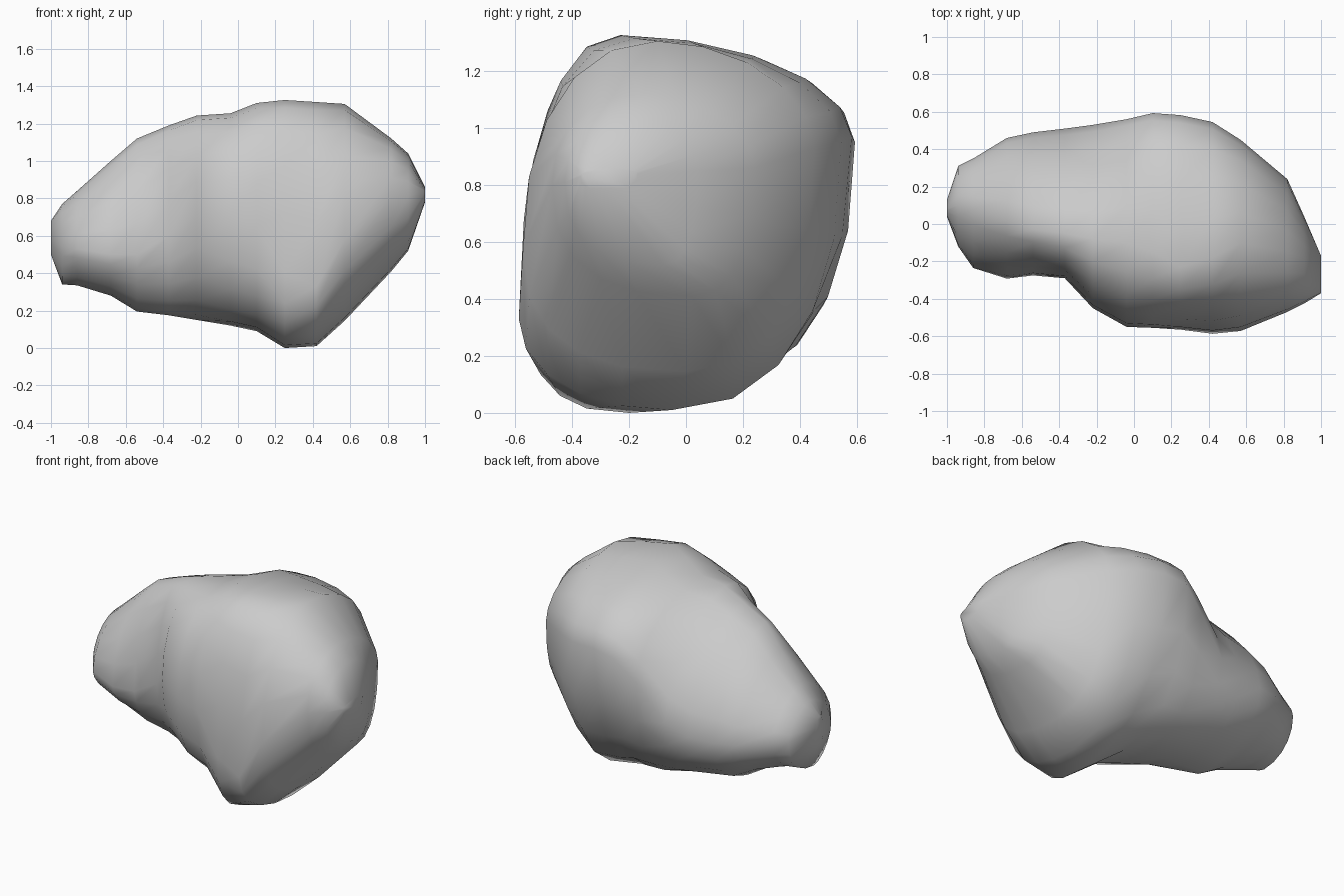
import bpy, bmesh
from math import sin, cos, pi

# Cross-sections of the boulder along x:
# x, front (y, z), back (y, z), top (y, z), bottom (y, z)
SECTIONS = [
    (-1.00, 0.04, .58, .13, .60, .08, .68, .08, .50),
    (-0.94, -.12, .54, .31, .58, .10, .77, .05, .34),
    (-0.86, -.235, .53, .35, .57, .08, .84, .02, .335),
    (-0.68, -.292, .50, .46, .55, .02, 1.00, .00, .28),
    (-0.54, -.275, .50, .49, .54, -.03, 1.12, .00, .195),
    (-0.37, -.29, .60, .51, .54, -.05, 1.19, .00, .175),
    (-0.22, -.45, .72, .53, .60, -.08, 1.243, .05, .15),
    (-0.04, -.55, .70, .56, .82, -.10, 1.255, .10, .12),
    (0.10, -.555, .65, .593, .95, -.15, 1.31, .03, .09),
    (0.25, -.565, .40, .582, .97, -.23, 1.326, -.20, .00),
    (0.42, -.587, .33, .545, .95, -.18, 1.315, -.05, .01),
    (0.57, -.572, .58, .45, .93, -.10, 1.305, .00, .145),
    (0.82, -.47, .80, .24, .86, -.15, 1.12, .02, .41),
    (0.91, -.425, .81, .04, .85, -.18, 1.04, -.08, .52),
    (1.00, -.37, .83, -.17, .84, -.26, .86, -.27, .78),
]
STEPS = 5   # points per quarter of a section


def roundings(x):
    """Fullness of front-top, top-back, back-bottom and bottom-front quarters."""
    if x < -.4:     # small lobe: pointed
        return 1.8, 1.65, 2.1, 1.65
    if x < -.1:     # neck between lobe and body
        return 2.1, 1.6, 2.2, 2.1
    if x < .3:      # middle of the body
        return 2.25, 1.9, 2.3, 2.6
    if x < .5:      # foot
        return 2.25, 1.9, 2.3, 2.1
    return 2.2, 1.9, 2.4, 2.5


def ring(section):
    """Four rounded quarters joining the extreme points of a section."""
    x = section[0]
    front, back, top, bottom = [section[i:i + 2] for i in (1, 3, 5, 7)]
    corners = (front, top, back, bottom)
    pts = []
    for q, rounding in enumerate(roundings(x)):
        a, b = corners[q], corners[(q + 1) % 4]
        for k in range(STEPS):
            t = k / STEPS * pi / 2
            u, v = cos(t) ** (2 / rounding), sin(t) ** (2 / rounding)
            if q % 2 == 0:   # from a side point to the top or bottom
                y = b[0] + (a[0] - b[0]) * u
                z = a[1] + (b[1] - a[1]) * v
            else:            # from the top or bottom to a side point
                y = a[0] + (b[0] - a[0]) * v
                z = b[1] + (a[1] - b[1]) * u
            pts.append((x, y, z))
    return pts


# Loft the sections into one closed boulder
bm = bmesh.new()
rings = [[bm.verts.new(p) for p in ring(s)] for s in SECTIONS]
n = STEPS * 4
for r0, r1 in zip(rings, rings[1:]):
    for i in range(n):
        j = (i + 1) % n
        bm.faces.new((r0[i], r0[j], r1[j], r1[i]))
bm.faces.new(rings[0])
bm.faces.new(rings[-1])
bmesh.ops.recalc_face_normals(bm, faces=bm.faces[:])
for f in bm.faces:
    f.smooth = True

mesh = bpy.data.meshes.new("boulder")
bm.to_mesh(mesh)
bm.free()
boulder = bpy.data.objects.new("boulder", mesh)
bpy.context.collection.objects.link(boulder)
